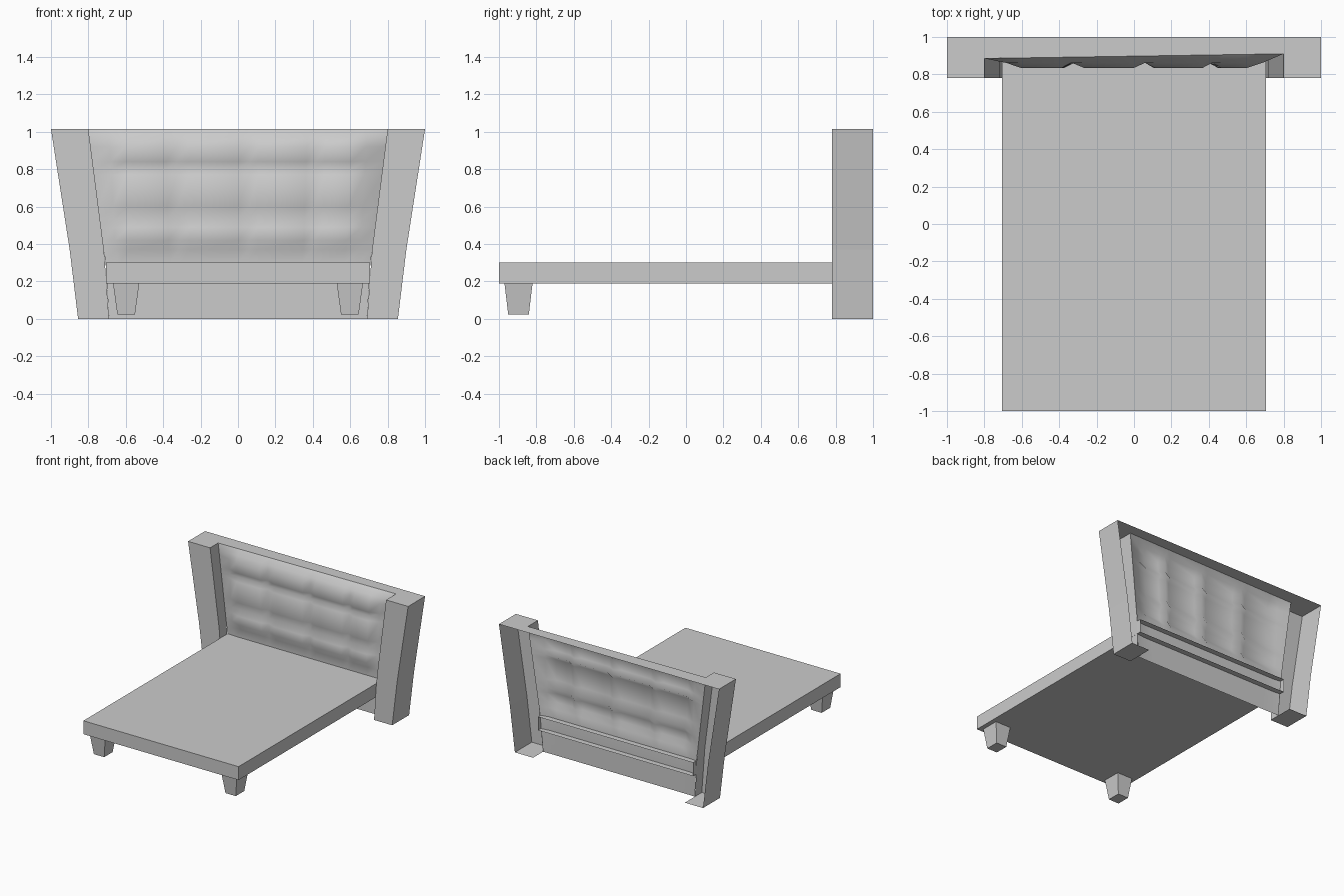
import bpy, bmesh

if "Cube" in bpy.data.objects:
    bpy.data.objects.remove(bpy.data.objects["Cube"])

FRONT, BACK, TOP = 0.78, 1.0, 1.015
LEVELS = [0.0, 0.37, TOP]


def outer(z):
    return 0.855 + 0.12 * z if z < 0.37 else 0.90 + (z - 0.37) / (TOP - 0.37) * 0.10


def inner(z):
    return 0.69 + 0.06 * z if z < 0.3 else 0.708 + (z - 0.3) / (TOP - 0.3) * 0.092


def border_y(side, z):
    return 0.87 + (0.015 + 0.0125 * (side + 1)) * z / TOP


def make(name, quads, smooth=False):
    bm = bmesh.new()
    for q in quads:
        bm.faces.new([bm.verts.new(p) for p in q])
    bmesh.ops.remove_doubles(bm, verts=bm.verts, dist=1e-4)
    bmesh.ops.recalc_face_normals(bm, faces=bm.faces)
    me = bpy.data.meshes.new(name)
    bm.to_mesh(me)
    bm.free()
    if smooth:
        me.polygons.foreach_set("use_smooth", [True] * len(me.polygons))
    ob = bpy.data.objects.new(name, me)
    bpy.context.collection.objects.link(ob)
    return ob


# Headboard frame: two flared posts, open at the back, joined by a top ledge
faces = []
for s in (-1, 1):
    for a, b in zip(LEVELS, LEVELS[1:]):
        oa, ob_, ia, ib = s * outer(a), s * outer(b), s * inner(a), s * inner(b)
        faces.append([(oa, FRONT, a), (ia, FRONT, a), (ib, FRONT, b), (ob_, FRONT, b)])
        faces.append([(oa, BACK, a), (oa, FRONT, a), (ob_, FRONT, b), (ob_, BACK, b)])
        faces.append([(ia, FRONT, a), (ia, border_y(s, a), a),
                      (ib, border_y(s, b), b), (ib, FRONT, b)])
    o, i = s * outer(0), s * inner(0)
    faces.append([(o, FRONT, 0), (i, FRONT, 0), (i, BACK, 0), (o, BACK, 0)])
t = inner(TOP)
faces.append([(x, y, TOP) for x, y in (
    (-1, BACK), (-1, FRONT), (-t, FRONT), (-t, border_y(-1, TOP)),
    (t, border_y(1, TOP)), (t, FRONT), (1, FRONT), (1, BACK))])
make("headboard_frame", faces)

# Tufted panel: a thin sheet with 4 x 3 padded cushions (position, is_raised)
COLS = [(-1, 0), (-0.69, 0), (-0.61, 1), (-0.39, 1), (-0.335, 0), (-0.27, 1), (0.0, 1),
        (0.06, 0), (0.11, 1), (0.37, 1), (0.42, 0), (0.47, 1), (0.61, 1), (0.69, 0), (1, 0)]
ROWS = [(0, 0), (0.19, 0), (0.3, 0), (0.37, 0), (0.42, 1), (0.49, 1), (0.535, 0), (0.60, 1),
        (0.77, 1), (0.80, 0), (0.84, 1), (0.92, 1), (0.97, 0), (TOP, 0)]


def panel_point(c, r):
    (x, cu), (z, ru) = COLS[c], ROWS[r]
    w = inner(z)
    edge = c in (0, len(COLS) - 1) or r == len(ROWS) - 1
    px = x * w if abs(x) == 1 else x * (0.92 + 0.08 * z / TOP) * min(1, w / 0.72)
    if edge:
        t = max(-1, min(1, px / w))
        y = border_y(t, z)
    elif cu and ru:
        y = 0.835
    else:
        y = 0.862 if z > 0.3 else 0.868
    return (px, y, z)


make("tufted_panel", [[panel_point(c, r), panel_point(c + 1, r),
                       panel_point(c + 1, r + 1), panel_point(c, r + 1)]
                      for c in range(len(COLS) - 1) for r in range(len(ROWS) - 1)], True)


def box(name, low, high, open_back=False):
    """Box or taper between two rectangles (x0, x1, y0, y1, z)."""
    def ring(r):
        x0, x1, y0, y1, z = r
        return [(x0, y0, z), (x1, y0, z), (x1, y1, z), (x0, y1, z)]
    a, b = ring(low), ring(high)
    q = [a[::-1], b]
    for k in range(4):
        if open_back and k == 2:
            continue
        n = (k + 1) % 4
        q.append([a[k], a[n], b[n], b[k]])
    return make(name, q)


# Bed platform, its open end passing through the panel
box("platform", (-0.705, 0.705, -1, 0.915, 0.19), (-0.705, 0.705, -1, 0.915, 0.30), True)

# Tapered front legs
for s, side in ((-1, "left"), (1, "right")):
    c = s * 0.598
    box("front_leg_" + side, (c - 0.047, c + 0.047, -0.95, -0.84, 0.023),
        (c - 0.07, c + 0.07, -0.97, -0.82, 0.19))
